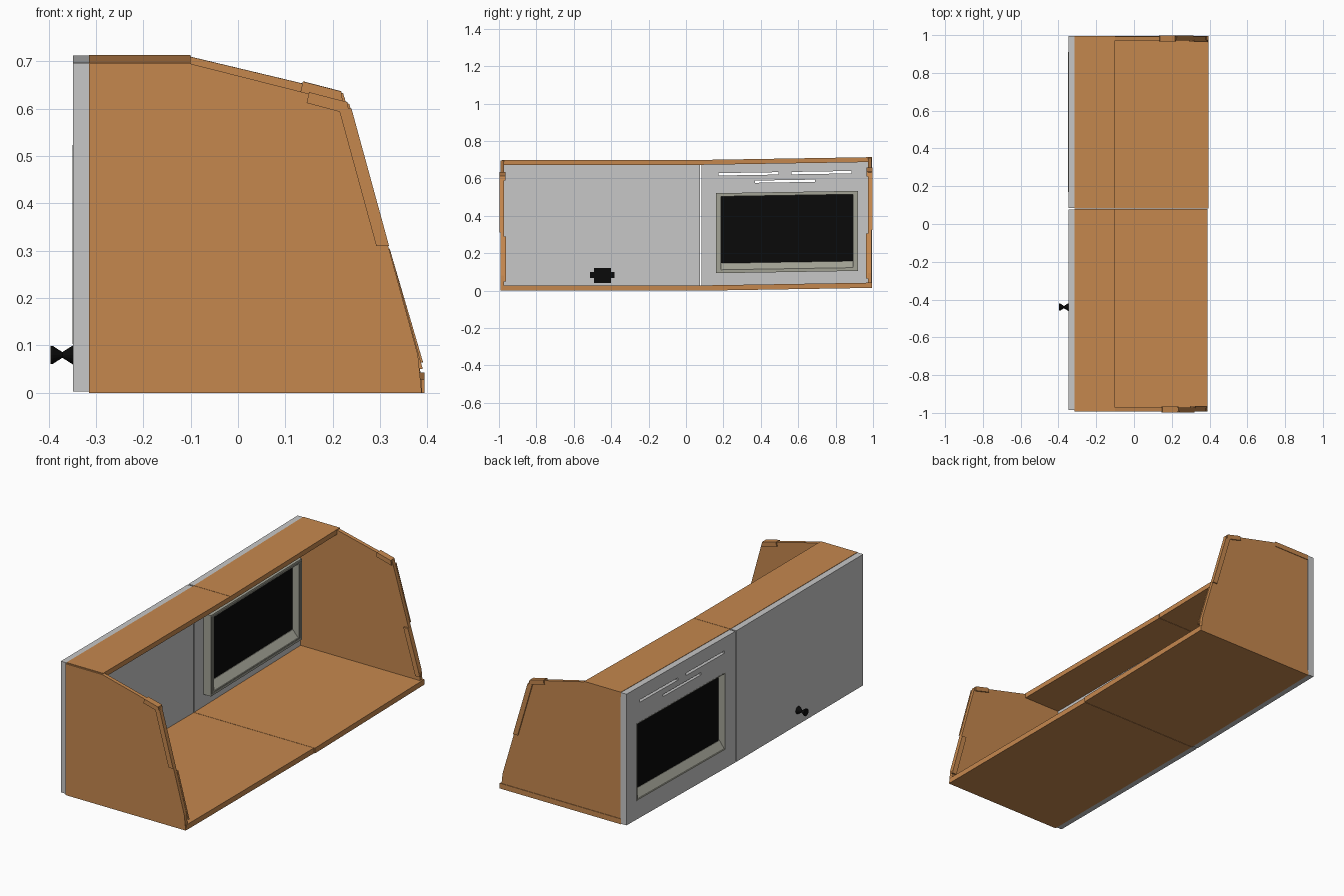
import bpy, bmesh, math

if "Cube" in bpy.data.objects:
    bpy.data.objects.remove(bpy.data.objects["Cube"])


def material(name, rgb):
    m = bpy.data.materials.new(name)
    m.diffuse_color = (*rgb, 1)
    m.use_nodes = True
    m.node_tree.nodes["Principled BSDF"].inputs["Base Color"].default_value = m.diffuse_color
    return m


WOOD = material("warm wood", (0.56, 0.245, 0.076))
GREY = material("panel grey", (0.57, 0.57, 0.57))
FRAME = material("frame grey", (0.36, 0.36, 0.30))
BLACK = material("black", (0.003, 0.003, 0.003))
SEAM = 0.08


def lift(y):
    """The half beyond the seam is tilted slightly upward."""
    return 0.015 * max(0.0, (y - SEAM) / 0.92)


def finish(name, bm, mat):
    bmesh.ops.recalc_face_normals(bm, faces=bm.faces)
    me = bpy.data.meshes.new(name)
    bm.to_mesh(me)
    bm.free()
    me.materials.append(mat)
    ob = bpy.data.objects.new(name, me)
    bpy.context.collection.objects.link(ob)
    return ob


def prism(name, pts, y0, y1, mat):
    """Extrude an x-z profile along y."""
    bm = bmesh.new()
    a = [bm.verts.new((x, y0, z + lift(y0))) for x, z in pts]
    b = [bm.verts.new((x, y1, z + lift(y1))) for x, z in pts]
    bm.faces.new(a)
    bm.faces.new(b)
    for i in range(len(pts)):
        j = (i + 1) % len(pts)
        bm.faces.new((a[i], a[j], b[j], b[i]))
    return finish(name, bm, mat)


def box(name, x0, x1, y0, y1, z0, z1, mat):
    return prism(name, [(x0, z0), (x1, z0), (x1, z1), (x0, z1)], y0, y1, mat)


# Top and bottom boards, each in two halves meeting at the seam
for tag, y0, y1, front in (("near", -0.985, SEAM - 0.001, 0.389),
                           ("far", SEAM + 0.001, 0.995, 0.394)):
    box(f"bottom_board_{tag}", -0.315, front, y0, y1, 0.0, 0.028, WOOD)
    box(f"top_board_{tag}", -0.315, -0.1, y0, y1, 0.673, 0.699, WOOD)

# Side panels with sloped front edges
for tag, s, tip in (("near", -1, (0.235, 0.61)), ("far", 1, (0.222, 0.618))):
    ya, yb = sorted((s * 0.972, s * 0.992))
    prism(f"side_panel_{tag}",
          [(-0.315, 0), (0.388, 0), (0.38, 0.08), tip, (-0.1, 0.695), (-0.315, 0.695)],
          ya, yb, WOOD)
    # Thin battens along the sloped edge, on the inner and outer faces
    def edge(z):
        return tip[0] + (0.38 - tip[0]) * (tip[1] - z) / (tip[1] - 0.08)
    for label, z0, z1, d0, d1 in (("inner_batten", 0.05, 0.29, 0.963, 0.973),
                                  ("outer_batten", 0.31, 0.60, 0.991, 0.998)):
        ya, yb = sorted((s * d0, s * d1))
        prism(f"{label}_{tag}", [(edge(z0) - 0.025, z0), (edge(z0) + 0.002, z0),
                                 (edge(z1) + 0.002, z1), (edge(z1) - 0.025, z1)],
              ya, yb, WOOD)
    # Corner block at the upper tip
    ya, yb = sorted((s * 0.965, s * 0.998))
    prism(f"corner_block_{tag}", [(tip[0] - 0.09, tip[1] + 0.002), (tip[0], tip[1] - 0.022),
                                  (tip[0] - 0.004, tip[1] + 0.004),
                                  (tip[0] - 0.085, tip[1] + 0.025)], ya, yb, WOOD)

# Grey wall panels; the far one has a window opening and vent slots
box("wall_panel_near", -0.348, -0.314, -0.985, SEAM - 0.004, 0.003, 0.697, GREY)
wall = box("wall_panel_far", -0.348, -0.314, SEAM + 0.004, 0.995, 0.003, 0.697, GREY)
for name, y0, y1, z0, z1 in (("window", 0.17, 0.91, 0.105, 0.51),
                             ("slot_a", 0.175, 0.495, 0.614, 0.627),
                             ("slot_b", 0.565, 0.885, 0.614, 0.627),
                             ("slot_c", 0.37, 0.69, 0.572, 0.584)):
    cutter = box(f"{name}_cutter", -0.4, -0.28, y0, y1, z0, z1, GREY)
    cutter.hide_render = True
    mod = wall.modifiers.new(name, 'BOOLEAN')
    mod.operation = 'DIFFERENCE'
    mod.solver = 'EXACT'
    mod.object = cutter
bpy.context.view_layer.update()
cut_mesh = bpy.data.meshes.new_from_object(
    wall.evaluated_get(bpy.context.evaluated_depsgraph_get()))
wall.modifiers.clear()
wall.data = cut_mesh
for ob in [o for o in bpy.data.objects if o.name.endswith("_cutter")]:
    bpy.data.objects.remove(ob)

# Window frame: flange inside the wall plus a liner through it
for tag, x0, x1, w in (("liner", -0.349, -0.268, 0.014), ("flange", -0.313, -0.27, 0.026)):
    p = 0.01 if tag == "liner" else 0.0
    y0, y1, z0, z1 = 0.16 + p, 0.92 - p, 0.092 + p, 0.52 - p
    t = w - p
    box(f"window_{tag}_left", x0, x1, y0, y0 + t, z0, z1, FRAME)
    box(f"window_{tag}_right", x0, x1, y1 - t, y1, z0, z1, FRAME)
    box(f"window_{tag}_bottom", x0, x1, y0 + t, y1 - t, z0, z0 + min(t, 0.018), FRAME)
    box(f"window_{tag}_top", x0, x1, y0 + t, y1 - t, z1 - min(t, 0.018), z1, FRAME)
# Sloping sill and dark pane
prism("window_sill", [(-0.345, 0.108), (-0.272, 0.108), (-0.305, 0.145), (-0.318, 0.145)],
      0.174, 0.906, FRAME)
box("window_pane", -0.316, -0.308, 0.18, 0.9, 0.143, 0.508, BLACK)

# Latch plate inside the near wall panel
box("latch_plate", -0.315, -0.309, -0.492, -0.402, 0.04, 0.12, BLACK)
box("latch_ears", -0.315, -0.310, -0.512, -0.383, 0.067, 0.1, BLACK)

# Hourglass knob outside, turned around the x axis
bm = bmesh.new()
rings = []
N = 16
for x, r in ((-0.347, 0.021), (-0.352, 0.018), (-0.371, 0.006), (-0.391, 0.019), (-0.396, 0.019)):
    rings.append([bm.verts.new((x, -0.44 + r * math.cos(2 * math.pi * i / N),
                                0.08 + r * math.sin(2 * math.pi * i / N))) for i in range(N)])
for a, b in zip(rings, rings[1:]):
    for i in range(N):
        j = (i + 1) % N
        bm.faces.new((a[i], a[j], b[j], b[i]))
bm.faces.new(rings[0])
bm.faces.new(rings[-1])
finish("knob", bm, BLACK)
